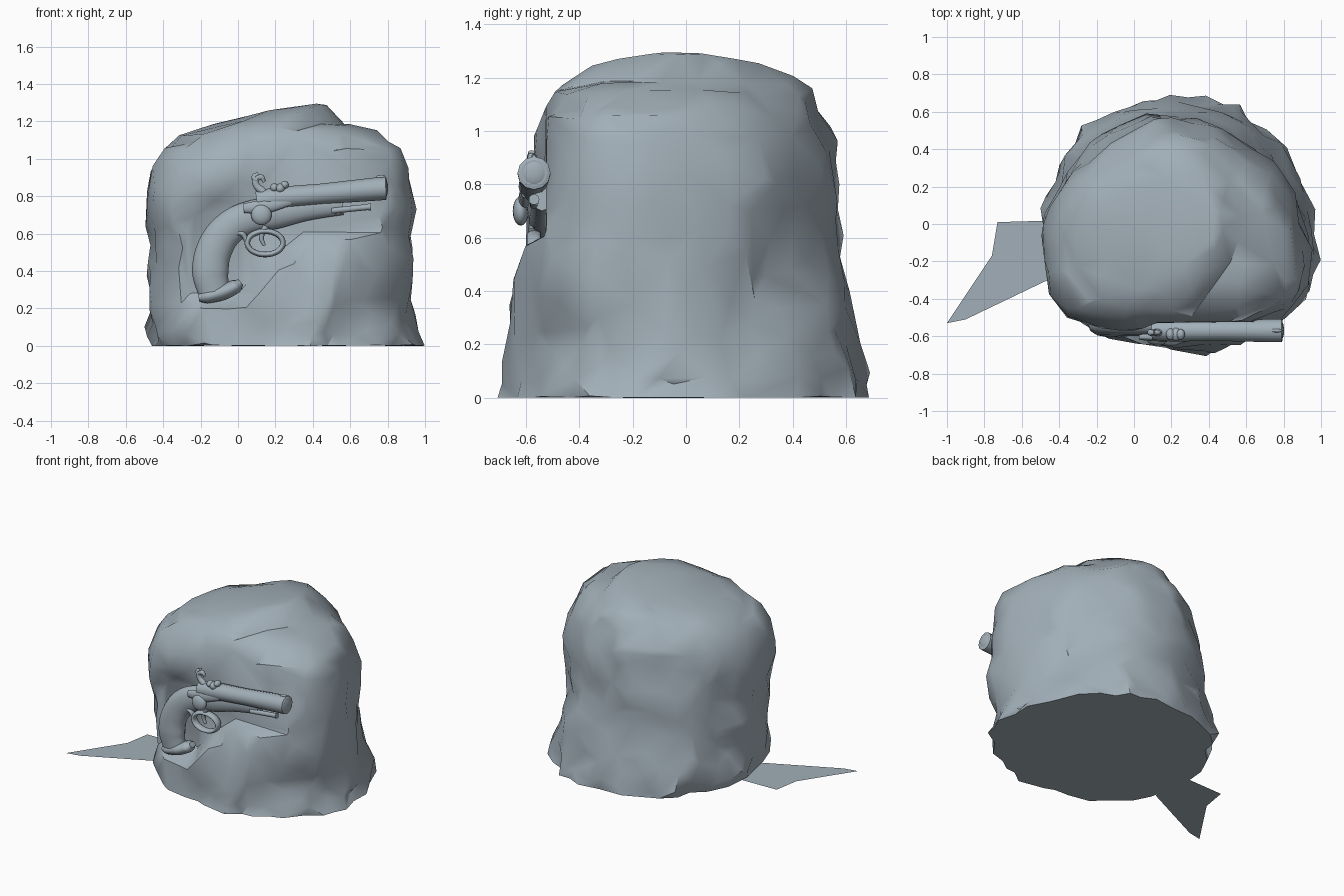
import bpy, bmesh, math
from mathutils import Vector, noise

cube = bpy.data.objects.get("Cube")
if cube:
    bpy.data.objects.remove(cube, do_unlink=True)

stone = bpy.data.materials.new("blue_grey")
stone.use_nodes = True
stone.diffuse_color = (0.36, 0.43, 0.48, 1)
stone.node_tree.nodes["Principled BSDF"].inputs["Base Color"].default_value = stone.diffuse_color

GUN_Y = -0.57


def finish(obj, angle=40):
    obj.data.materials.clear()
    obj.data.materials.append(stone)
    bpy.ops.object.select_all(action='DESELECT')
    obj.select_set(True)
    bpy.context.view_layer.objects.active = obj
    if angle:
        bpy.ops.object.shade_smooth_by_angle(angle=math.radians(angle))
    return obj


def mesh_object(name, bm, angle=40):
    bmesh.ops.recalc_face_normals(bm, faces=bm.faces[:])
    mesh = bpy.data.meshes.new(name)
    bm.to_mesh(mesh)
    bm.free()
    obj = bpy.data.objects.new(name, mesh)
    bpy.context.collection.objects.link(obj)
    return finish(obj, angle)


def tube(name, pts, depth=1.0, y=GUN_Y, smooth=True, closed=False):
    """Round bar through (x, z, radius) points, squashed in y by depth."""
    curve = bpy.data.curves.new(name, 'CURVE')
    curve.dimensions = '3D'
    curve.bevel_depth = 1.0
    curve.bevel_resolution = 4
    curve.use_fill_caps = True
    sp = curve.splines.new('BEZIER' if smooth else 'POLY')
    points = sp.bezier_points if smooth else sp.points
    points.add(len(pts) - 1)
    for p, (x, z, r) in zip(points, pts):
        p.co = (x, 0, z) if smooth else (x, 0, z, 1)
        p.radius = r
        if smooth:
            p.handle_left_type = p.handle_right_type = 'AUTO'
    sp.resolution_u = 6
    sp.use_cyclic_u = closed
    obj = bpy.data.objects.new(name, curve)
    bpy.context.collection.objects.link(obj)
    obj.location.y = y
    obj.scale.y = depth
    bpy.ops.object.select_all(action='DESELECT')
    obj.select_set(True)
    bpy.context.view_layer.objects.active = obj
    bpy.ops.object.convert(target='MESH')
    return finish(bpy.context.object)


def ball(name, loc, size):
    bpy.ops.mesh.primitive_uv_sphere_add(segments=16, ring_count=10, location=loc)
    obj = bpy.context.object
    obj.name = name
    obj.scale = size
    return finish(obj)


# Boulder: stacked sections (height, x min, x max, y min, y widest, y max)
LEVELS = [
    (0.0, -.45, .98, -.68, -.06, .67), (.07, -.46, .96, -.68, -.06, .68),
    (.2, -.44, .93, -.67, -.08, .64), (.45, -.48, .93, -.65, -.1, .6),
    (.65, -.47, .94, -.58, -.12, .58), (.95, -.46, .91, -.57, -.14, .56),
    (1.05, -.41, .88, -.54, -.12, .51), (1.14, -.3, .74, -.47, -.08, .45),
    (1.18, -.12, .62, -.37, -.03, .38), (1.2, .05, .55, -.25, 0, .28),
    (1.21, .2, .42, -.12, 0, .12),
]


def ramp(v, a, b):
    t = min(1, max(0, (v - a) / (b - a)))
    return t * t * (3 - 2 * t)


def plan_point(t, z, x0, x1, y0, ym, y1):
    """Section outline: squarer at the front, rounder at the back."""
    c, s = math.cos(t), math.sin(t)
    high = ramp(z, .1, .7)
    if s < 0:
        power = .95 - .22 * high
    else:
        power = 1.0 + .14 * high + .12 * c
    c, s = math.copysign(abs(c) ** power, c), math.copysign(abs(s) ** power, s)
    return Vector(((x0 + x1) / 2 + c * (x1 - x0) / 2,
                   ym + s * (ym - y0 if s < 0 else y1 - ym), z))


def shape(p):
    out = Vector((p.x - 0.25, p.y, 0))
    reach = min(1, out.length / 0.35)
    low = 1 - ramp(p.z, 0, .3)
    d = 0.045 * noise.noise(p * 3.1) + 0.035 * noise.noise(p * 6.3) + 0.045 * low * noise.noise(p * 8)
    q = p + out.normalized() * d * reach
    # hollow in the front face behind the pistol, deeper around the grip
    edge = 0.16 if q.x < 0 else min(0.52, 0.16 + q.x)
    depth = ramp(q.z, edge, edge + .1) * ramp(q.x, -.4, -.28)
    ledge = ramp(q.z, .76, .88) * (1 - ramp(q.x, 0, .15))
    grip = ramp(q.z, .18, .28) * (1 - ramp(q.z, .68, .78)) * ramp(q.x, -.36, -.26) * (1 - ramp(q.x, .02, .12))
    q.y = max(q.y, -0.72 + 0.195 * depth - 0.045 * ledge * depth + 0.055 * grip)
    # tilted crown with a curved, steep right-hand scarp
    if p.z > 1.06:
        crest = 0.46 - 1.2 * q.y ** 2
        side = 1 - (crest - q.x) / 0.55 if q.x < crest else 1 - (q.x - crest) / 0.1
        span = 1 - (abs(q.y + 0.06) / 0.5) ** 2
        q.z += 0.09 * max(0, side) * max(0, span) + 0.03 * noise.noise(p * 4) * reach
    elif p.z > 0:
        q.z += 0.02 * noise.noise(p * 5) * ramp(p.z, 0, .2)
    return q


bm = bmesh.new()
SEG = 80
rings = []
for a, b in zip(LEVELS, LEVELS[1:]):
    steps = max(3, round((b[0] - a[0]) / .04))
    for i in range(steps):
        rings.append([u + (v - u) * i / steps for u, v in zip(a, b)])
rings.append(LEVELS[-1])
loops = [[bm.verts.new(shape(plan_point(math.tau * k / SEG, *ring))) for k in range(SEG)] for ring in rings]
for lo, hi in zip(loops, loops[1:]):
    for k in range(SEG):
        n = (k + 1) % SEG
        bm.faces.new((lo[k], lo[n], hi[n], hi[k]))
bm.faces.new(loops[0])
top = bm.verts.new(sum((v.co for v in loops[-1]), Vector()) / SEG)
for k in range(SEG):
    bm.faces.new((loops[-1][k], loops[-1][(k + 1) % SEG], top))
boulder = mesh_object("boulder", bm, 0)
chisel = boulder.modifiers.new("chiselled_planes", 'DECIMATE')
chisel.ratio = 0.12
bpy.ops.object.modifier_apply(modifier=chisel.name)
finish(boulder, 38)

# Flat sheet lying on the ground beside the boulder
bm = bmesh.new()
sheet = [(-1, -.53), (-.9, -.51), (-.42, -.28), (-.38, .02), (-.73, .01), (-.76, -.17)]
bm.faces.new([bm.verts.new((x, y, 0.002)) for x, y in sheet])
mesh_object("ground_sheet", bm, 0)

# Pistol stock, butt and barrel
tube("stock_grip", [(-.13, .29, .085), (-.148, .4, .098), (-.12, .53, .095), (-.045, .63, .09),
                    (.06, .685, .088), (.2, .71, .085), (.38, .74, .068), (.56, .755, .055)], 0.65, GUN_Y + .03)
tube("butt_cap", [(-.21, .255, .02), (-.17, .262, .036), (-.08, .288, .044), (-.01, .32, .038),
                  (.015, .34, .02)], 1.5, GUN_Y + .03)
tube("barrel", [(.1, .775, .05), (.2, .79, .058), (.45, .812, .055), (.74, .838, .05), (.74, .838, .062),
                (.79, .842, .062), (.795, .842, .05)], smooth=False)
ball("muzzle_plug", (.785, GUN_Y, .842), (.018, .05, .05))
tube("ramrod", [(.5, .722, .016), (.69, .741, .016), (.71, .743, .02)], smooth=False)
tube("front_sight", [(.74, .9, .008), (.77, .904, .01), (.785, .904, .006)], smooth=False)

# Lock with hammer and small fittings
tube("lock_plate", [(.03, .735, .025), (.14, .745, .04), (.28, .775, .025)], 0.6, GUN_Y - .035)
ball("lock_boss", (.125, GUN_Y - .05, .7), (.055, .03, .055))
tube("hammer", [(.14, .76, .022), (.135, .82, .022), (.1, .855, .018), (.095, .89, .018),
                (.125, .9, .016), (.14, .875, .008)], 0.9, GUN_Y - .01)
tube("hammer_spur", [(.1, .885, .016), (.085, .9, .014), (.11, .92, .01)], 1.2, GUN_Y - .01)
for name, x, z, r in (("nipple", .195, .845, .024), ("pan_screw", .25, .86, .022), ("rear_sight", .225, .84, .028)):
    ball(name, (x, GUN_Y - .02, z), (r, r * 1.3, r))

# Trigger and its guard
tube("trigger_guard", [(.145 + .095 * math.cos(t), .55 + .062 * math.sin(t), .015)
                       for t in [math.tau * k / 12 for k in range(12)]], 1.8, closed=True)
tube("guard_tail", [(.05, .55, .012), (.02, .6, .016), (-.02, .6, .012)], 1.5)
tube("trigger", [(.15, .64, .018), (.125, .58, .014), (.14, .535, .009)], 1.2)
